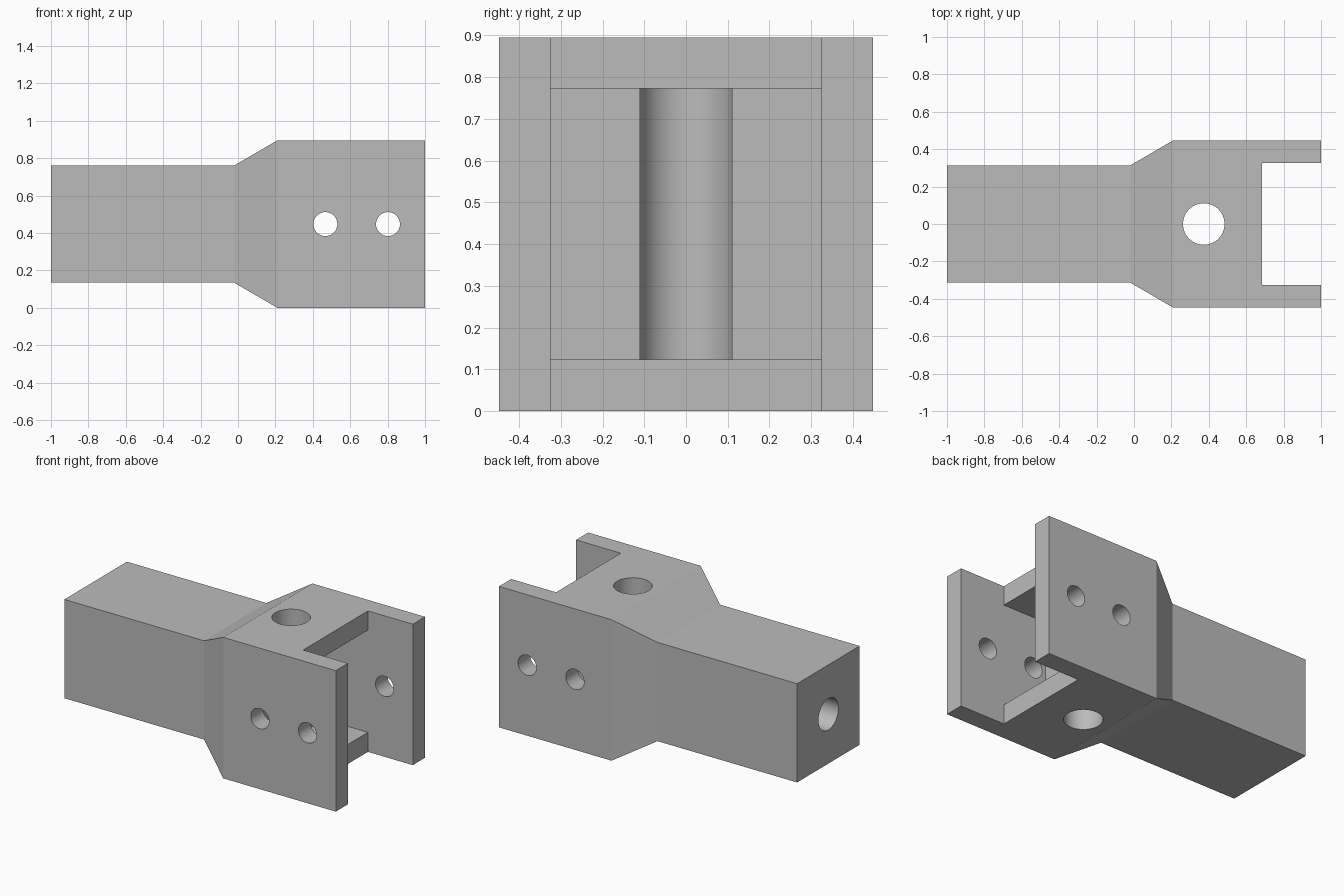
import bpy, bmesh
from math import pi
from mathutils import Matrix, Vector

cube = bpy.data.objects.get("Cube")
if cube:
    bpy.data.objects.remove(cube)

MID = 0.4475      # height of the long axis
HEAD = 0.4475     # half width of the fork head
SHANK = 0.3135    # half width of the square shank

grey = bpy.data.materials.new("plain grey")
grey.use_nodes = True
colour = (0.5, 0.5, 0.5, 1)
grey.diffuse_color = colour
grey.node_tree.nodes["Principled BSDF"].inputs["Base Color"].default_value = colour


def make_object(name, bm):
    bmesh.ops.recalc_face_normals(bm, faces=bm.faces)
    mesh = bpy.data.meshes.new(name)
    bm.to_mesh(mesh)
    bm.free()
    mesh.materials.append(grey)
    obj = bpy.data.objects.new(name, mesh)
    bpy.context.collection.objects.link(obj)
    return obj


def box(name, low, high):
    bm = bmesh.new()
    low, high = Vector(low), Vector(high)
    place = Matrix.Translation((low + high) / 2) @ Matrix.Diagonal((*(high - low), 1))
    bmesh.ops.create_cube(bm, size=1, matrix=place)
    return make_object(name, bm)


def rod(name, centre, radius, length, axis):
    bm = bmesh.new()
    turn = {"X": Matrix.Rotation(pi / 2, 4, "Y"),
            "Y": Matrix.Rotation(pi / 2, 4, "X"),
            "Z": Matrix.Identity(4)}[axis]
    bmesh.ops.create_cone(bm, cap_ends=True, segments=64, radius1=radius, radius2=radius,
                          depth=length, matrix=Matrix.Translation(centre) @ turn)
    return make_object(name, bm)


# Body: square sections joined along x
bm = bmesh.new()
rings = []
for x, half in ((-1, SHANK), (-0.02, SHANK), (0.21, HEAD), (1, HEAD)):
    rings.append([bm.verts.new((x, sy * half, MID + sz * half))
                  for sy, sz in ((-1, -1), (1, -1), (1, 1), (-1, 1))])
for a, b in zip(rings, rings[1:]):
    for i in range(4):
        j = (i + 1) % 4
        bm.faces.new((a[i], a[j], b[j], b[i]))
bm.faces.new(rings[0])
bm.faces.new(rings[-1])
body = make_object("fork_coupling", bm)

# Cutters: pocket, open slot, pin holes, upright bore and blind shank bore
cutters = [
    box("pocket_cutter", (0.38, -0.325, 0.124), (1.2, 0.325, 0.773)),
    box("slot_cutter", (0.685, -0.325, -0.2), (1.3, 0.325, 1.2)),
    rod("upright_bore_cutter", (0.373, 0, MID), 0.111, 2, "Z"),
    rod("shank_bore_cutter", (-1, 0, MID), 0.1, 1.2, "X"),
]
for x in (0.467, 0.802):
    cutters.append(rod("pin_hole_cutter", (x, 0, MID), 0.064, 2, "Y"))

for cutter in cutters:
    cutter.hide_render = True
    cut = body.modifiers.new(cutter.name, "BOOLEAN")
    cut.operation = "DIFFERENCE"
    cut.solver = "EXACT"
    cut.object = cutter

# Bake the cuts and drop the cutters
bpy.context.view_layer.update()
result = bpy.data.meshes.new_from_object(body.evaluated_get(bpy.context.evaluated_depsgraph_get()))
body.modifiers.clear()
body.data = result
for cutter in cutters:
    bpy.data.objects.remove(cutter)

# Smooth bores, crisp edges
bpy.ops.object.select_all(action="DESELECT")
body.select_set(True)
bpy.context.view_layer.objects.active = body
bpy.ops.object.shade_smooth_by_angle(angle=pi / 9)
